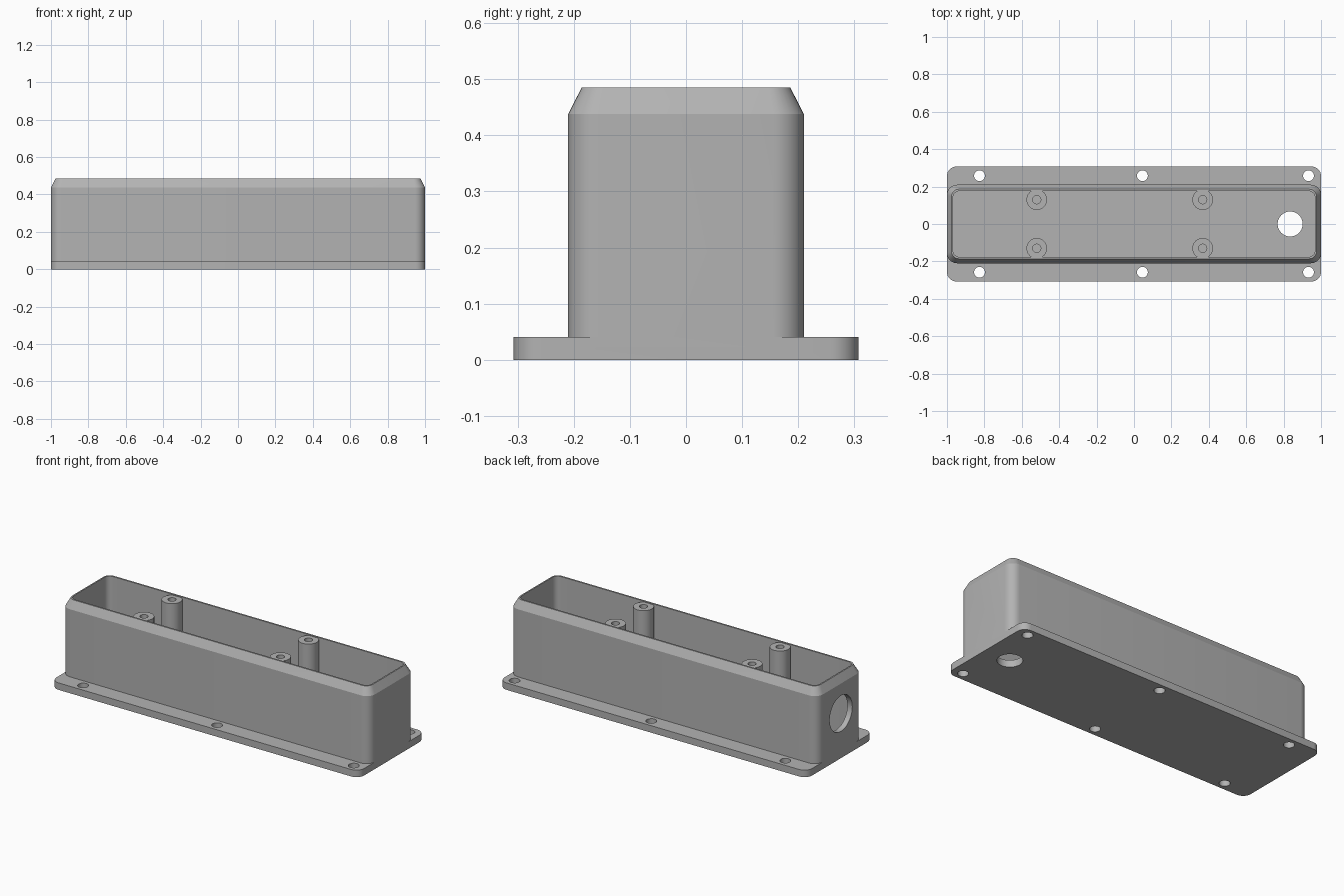
import bpy, bmesh, math

if "Cube" in bpy.data.objects:
    bpy.data.objects.remove(bpy.data.objects["Cube"])

grey = bpy.data.materials.new("plain grey")
grey.diffuse_color = (0.45, 0.45, 0.45, 1)
grey.use_nodes = True
grey.node_tree.nodes["Principled BSDF"].inputs["Base Color"].default_value = grey.diffuse_color


def rounded_rect(hx, hy, r, seg=8):
    pts = []
    for i, (sx, sy) in enumerate(((1, 1), (-1, 1), (-1, -1), (1, -1))):
        for k in range(seg + 1):
            a = math.pi / 2 * (i + k / seg)
            pts.append((sx * (hx - r) + r * math.cos(a), sy * (hy - r) + r * math.sin(a)))
    return pts


def loft(name, levels):
    """Closed solid through rounded rectangles given as (z, half x, half y, radius)."""
    bm = bmesh.new()
    rings = [[bm.verts.new((x, y, z)) for x, y in rounded_rect(hx, hy, r)]
             for z, hx, hy, r in levels]
    n = len(rings[0])
    for a, b in zip(rings, rings[1:]):
        for i in range(n):
            j = (i + 1) % n
            bm.faces.new((a[i], a[j], b[j], b[i]))
    bm.faces.new(rings[0][::-1])
    bm.faces.new(rings[-1])
    me = bpy.data.meshes.new(name)
    bm.to_mesh(me)
    bm.free()
    ob = bpy.data.objects.new(name, me)
    bpy.context.collection.objects.link(ob)
    me.materials.append(grey)
    return ob


def cylinder(name, r, depth, loc, rot=(0, 0, 0)):
    bpy.ops.mesh.primitive_cylinder_add(vertices=40, radius=r, depth=depth, location=loc, rotation=rot)
    ob = bpy.context.object
    ob.name = name
    ob.data.materials.append(grey)
    return ob


def combine(target, other, operation):
    bpy.context.view_layer.objects.active = target
    mod = target.modifiers.new(operation, 'BOOLEAN')
    mod.operation, mod.solver, mod.object = operation, 'EXACT', other
    bpy.ops.object.modifier_apply(modifier=mod.name)
    bpy.data.objects.remove(other)


# Flanged base and box body with a chamfered rim
enclosure = loft("enclosure", [(0, 1, 0.307, 0.05), (0.041, 1, 0.307, 0.05)])
body = loft("body", [(0.02, 1, 0.21, 0.055), (0.438, 1, 0.21, 0.055), (0.485, 0.976, 0.186, 0.04)])
combine(enclosure, body, 'UNION')

# Hollow inside
combine(enclosure, loft("cavity", [(0.041, 0.968, 0.176, 0.035), (0.6, 0.968, 0.176, 0.035)]), 'DIFFERENCE')

# Screw posts with blind holes
for x in (-0.52, 0.367):
    for y in (-0.13, 0.13):
        combine(enclosure, cylinder("post", 0.055, 0.45, (x, y, 0.255)), 'UNION')
        combine(enclosure, cylinder("post_hole", 0.022, 0.4, (x, y, 0.48)), 'DIFFERENCE')

# Mounting holes along the flange
for x in (-0.826, 0.045, 0.933):
    for y in (-0.258, 0.258):
        combine(enclosure, cylinder("flange_hole", 0.029, 0.2, (x, y, 0.02)), 'DIFFERENCE')

# Cable openings in the floor and the left end wall
combine(enclosure, cylinder("floor_hole", 0.067, 0.2, (0.835, 0, 0.02)), 'DIFFERENCE')
combine(enclosure, cylinder("end_hole", 0.105, 0.2, (-1, -0.01, 0.262), (0, math.pi / 2, 0)), 'DIFFERENCE')

# Smooth rounded corners, crisp edges
bpy.ops.object.select_all(action='DESELECT')
enclosure.select_set(True)
bpy.context.view_layer.objects.active = enclosure
bpy.ops.object.shade_smooth_by_angle(angle=math.radians(25))
